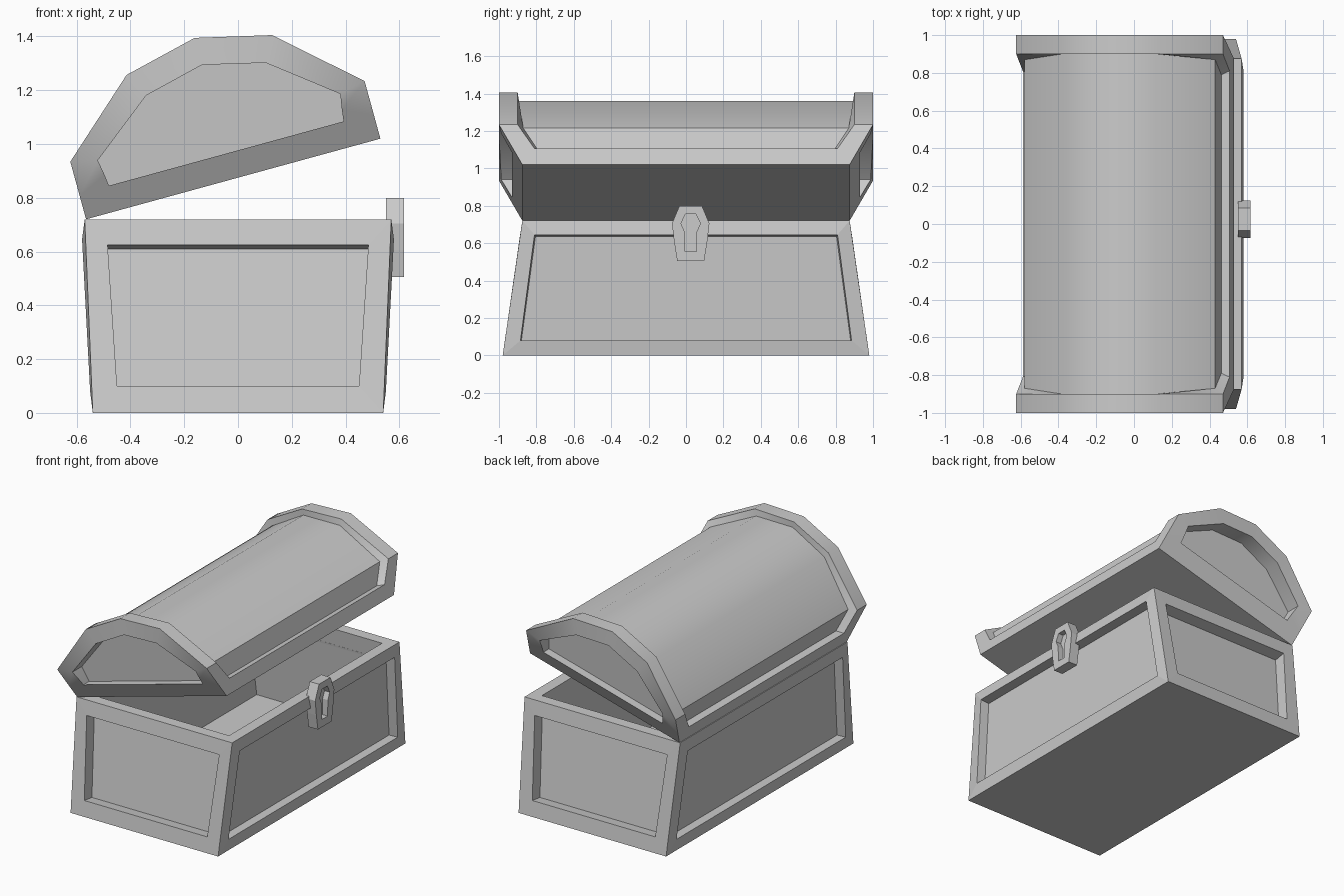
import bpy, bmesh, math
from mathutils import Vector

if "Cube" in bpy.data.objects:
    bpy.data.objects.remove(bpy.data.objects["Cube"])

HINGE, TILT = Vector((-0.565, 0, 0.72)), math.atan2(0.30, 1.095)


def loop(bm, pts):
    return [bm.verts.new(p) for p in pts]


def bridge(bm, a, b, start=0, end=None, closed=True):
    n = len(a)
    for i in range(start, n if closed else end):
        j = (i + 1) % n
        bm.faces.new((a[i], a[j], b[j], b[i]))


def finish(bm, name, smooth=None):
    bmesh.ops.recalc_face_normals(bm, faces=bm.faces)
    me = bpy.data.meshes.new(name)
    bm.to_mesh(me)
    bm.free()
    ob = bpy.data.objects.new(name, me)
    bpy.context.collection.objects.link(ob)
    if smooth:
        bpy.ops.object.select_all(action='DESELECT')
        ob.select_set(True)
        bpy.context.view_layer.objects.active = ob
        bpy.ops.object.shade_smooth_by_angle(angle=math.radians(smooth))
    return ob


def rect(x, y, z):
    return [(-x, -y, z), (x, -y, z), (x, y, z), (-x, y, z)]


# --- chest body: tapered box, hollow inside, framed panel on each side
bm = bmesh.new()
bottom, top = loop(bm, rect(.54, .98, 0)), loop(bm, rect(.57, .875, .72))
rim, floor = loop(bm, rect(.495, .80, .72)), loop(bm, rect(.465, .86, .10))
bridge(bm, top, rim)
bridge(bm, rim, floor)
bm.faces.new(bottom)
bm.faces.new(floor)
for s in (-1, 1):
    # end panels (-y, +y)
    frame = loop(bm, [(-.45, s*.965, .10), (.45, s*.965, .10), (.485, s*.89, .625), (-.485, s*.89, .625)])
    panel = loop(bm, [(-.45, s*.885, .09), (.45, s*.885, .09), (.485, s*.81, .61), (-.485, s*.81, .61)])
    c = (0, 1) if s < 0 else (3, 2)
    bridge(bm, [bottom[c[0]], bottom[c[1]], top[c[1]], top[c[0]]], frame)
    bridge(bm, frame, panel)
    bm.faces.new(panel)
    # long panels (-x, +x)
    frame = loop(bm, [(s*.55, -.885, .08), (s*.55, .885, .08), (s*.58, .81, .645), (s*.58, -.81, .645)])
    panel = loop(bm, [(s*.49, -.88, .08), (s*.49, .88, .08), (s*.52, .805, .635), (s*.52, -.805, .635)])
    c = (0, 3) if s < 0 else (1, 2)
    bridge(bm, [bottom[c[0]], bottom[c[1]], top[c[1]], top[c[0]]], frame)
    bridge(bm, frame, panel)
    bm.faces.new(panel)
finish(bm, "chest_body")

# --- lid: half profiles (u across from hinge, v up), mirrored about the middle
W = 1.135


def mirrored(half):
    return half + [(W - u, v) for u, v in reversed(half[:-1])]


outer = mirrored([(0, 0), (0, .09), (0, .222), (.287, .478), (W/2, .544)])
inset = mirrored([(.115, .098), (.11, .14), (.10, .20), (.337, .385), (W/2, .44)])
barrel = mirrored([(.045, .0), (.045, .09), (.045, .215), (.31, .438), (W/2, .505)])


def place(u, y, v):
    c, s = math.cos(TILT), math.sin(TILT)
    return HINGE + Vector((u*c - v*s, y, u*s + v*c))


def end_y(v):
    return .875 + .125 * min(1, v / .222)


def barrel_y(v):
    return .79 if v < .1 else .87 if v < .25 else .90


bm = bmesh.new()
sides = []
for s in (-1, 1):
    band_out = loop(bm, [place(u, s*end_y(v), v) for u, v in outer])
    frame = loop(bm, [place(u, s*end_y(v), v) for u, v in inset])
    panel = loop(bm, [place(u, s*(end_y(v)*.3 + .89*.7 - .03), v) for u, v in inset])
    band_in = [None] + loop(bm, [place(u, s*(end_y(v) - .10 - (.015 if v < .1 else 0)), v)
                                 for u, v in outer[1:8]]) + [None]
    curve = [None] + loop(bm, [place(u, s*barrel_y(v), v) for u, v in barrel[1:8]]) + [None]
    bm.faces.new(panel)
    bridge(bm, frame, panel)
    bridge(bm, band_out, frame)
    bridge(bm, band_out, band_in, 1, 7, False)
    bridge(bm, band_in, curve, 1, 7, False)
    sides.append((band_out, band_in, curve))
(o0, i0, c0), (o1, i1, c1) = sides
bridge(bm, c0, c1, 1, 7, False)                       # curved top
bm.faces.new((o0[0], o0[8], o1[8], o1[0]))            # underside
for k, e in ((1, 0), (7, 8)):                         # lower rails and ledges
    bm.faces.new((o0[e], o0[k], i0[k], i1[k], o1[k], o1[e]))
    bm.faces.new((i0[k], c0[k], c1[k], i1[k]))
finish(bm, "lid", 40)

# --- lock plate with recessed keyhole
CY = .025


def plate(x, half):
    return [(x, CY + h, z) for h, z in half] + [(x, CY - h, z) for h, z in reversed(half)]


shape = [(.072, .505), (.088, .605), (.10, .705), (.06, .80)]
hole = [(.03, .555), (.032, .66), (.052, .705), (.028, .755)]
bm = bmesh.new()
back, front = loop(bm, plate(.55, shape)), loop(bm, plate(.618, shape))
lip, deep = loop(bm, plate(.618, hole)), loop(bm, plate(.58, hole))
bm.faces.new(back)
bridge(bm, back, front)
bridge(bm, front, lip)
bridge(bm, lip, deep)
bm.faces.new(deep)
finish(bm, "lock_plate")
